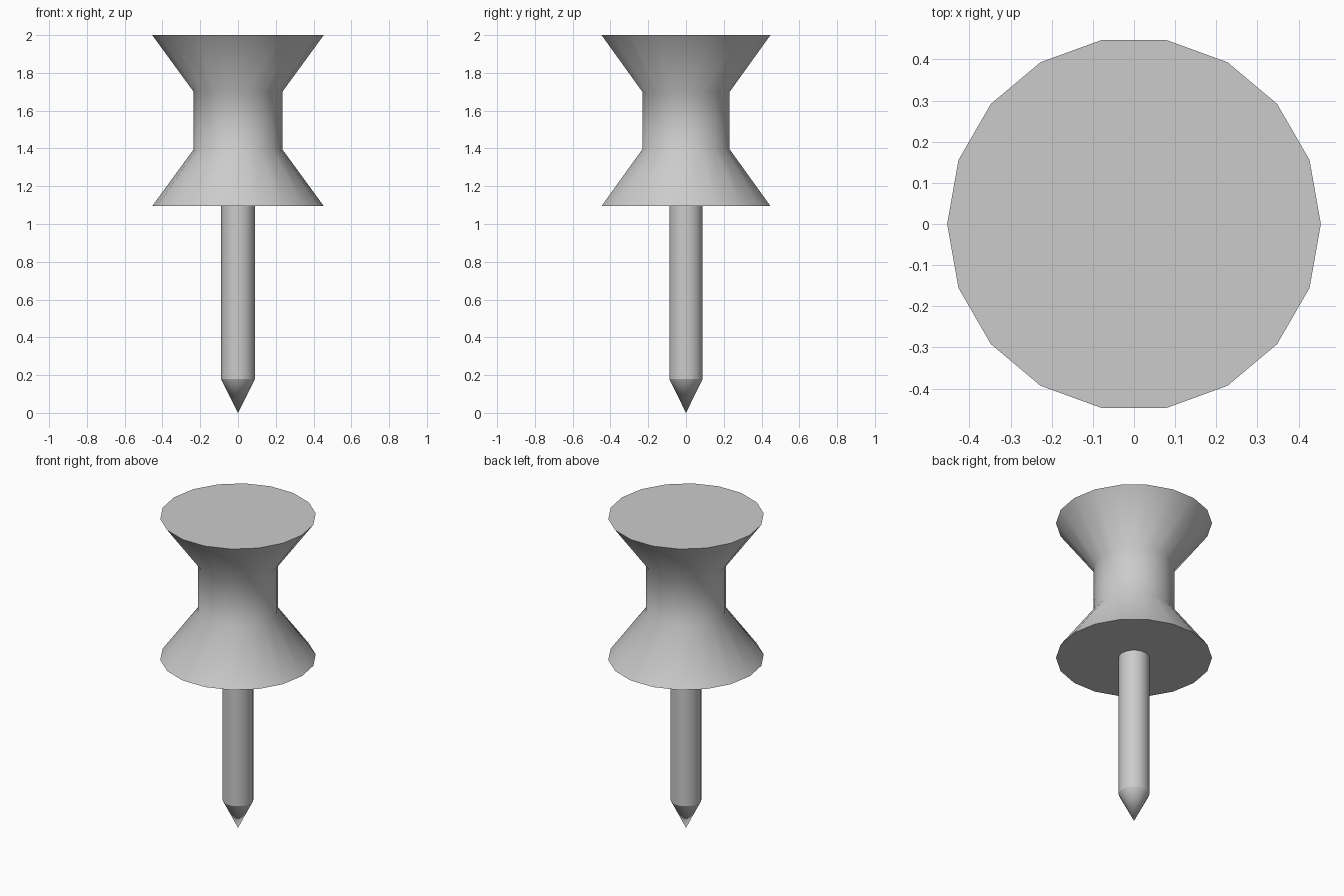
import bpy, bmesh, math

if "Cube" in bpy.data.objects:
    bpy.data.objects.remove(bpy.data.objects["Cube"])

SIDES = 18

def lathe(name, profile, cap_bottom=False, cap_top=False):
    """Revolve (radius, z) points about z; a zero radius makes a point."""
    bm = bmesh.new()
    rings = []
    for r, z in profile:
        n = SIDES if r > 0 else 1
        rings.append([bm.verts.new((r * math.cos(2 * math.pi * i / SIDES),
                                    r * math.sin(2 * math.pi * i / SIDES), z))
                      for i in range(n)])
    for low, high in zip(rings, rings[1:]):
        for i in range(SIDES):
            j = (i + 1) % SIDES
            if len(low) == 1:
                bm.faces.new((low[0], high[j], high[i]))
            else:
                bm.faces.new((low[i], low[j], high[j], high[i]))
    if cap_bottom:
        bm.faces.new(rings[0][::-1])
    if cap_top:
        bm.faces.new(rings[-1])
    bm.normal_update()
    mesh = bpy.data.meshes.new(name)
    bm.to_mesh(mesh)
    bm.free()
    obj = bpy.data.objects.new(name, mesh)
    bpy.context.collection.objects.link(obj)
    bpy.ops.object.select_all(action='DESELECT')
    obj.select_set(True)
    bpy.context.view_layer.objects.active = obj
    bpy.ops.object.shade_smooth_by_angle(angle=math.radians(50))
    return obj

# Spool-shaped grip
lathe("grip", [(0.454, 1.095), (0.235, 1.395), (0.235, 1.70), (0.454, 2.0)],
      cap_bottom=True, cap_top=True)
# Pin shaft
lathe("pin_shaft", [(0.09, 0.18), (0.09, 1.095)])
# Sharp point
lathe("pin_point", [(0, 0), (0.09, 0.18)])
